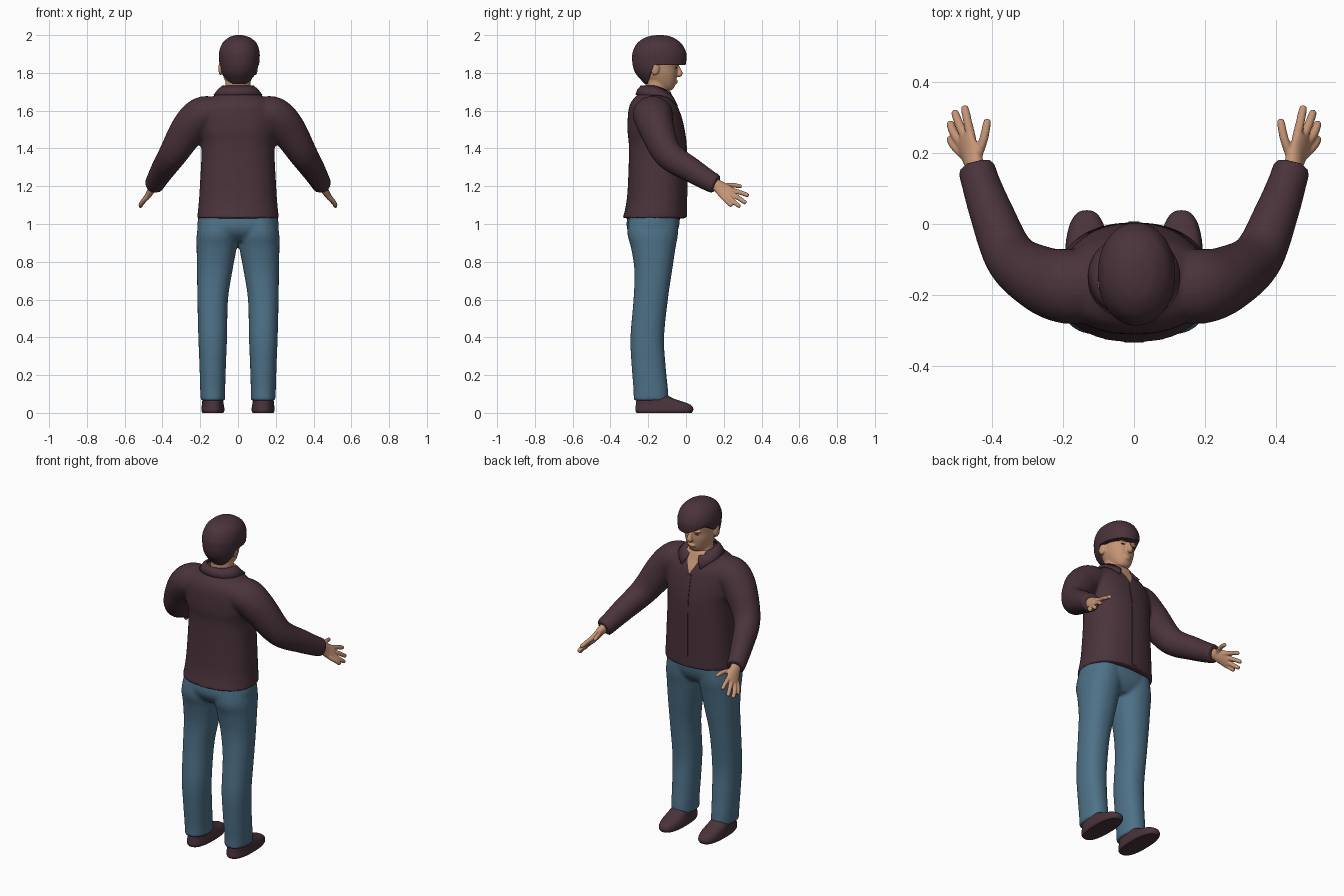
import bpy, bmesh, math
from mathutils import Vector

if "Cube" in bpy.data.objects:
    bpy.data.objects.remove(bpy.data.objects["Cube"])


def material(name, rgb):
    m = bpy.data.materials.new(name)
    m.diffuse_color = (*rgb, 1)
    m.use_nodes = True
    m.node_tree.nodes["Principled BSDF"].inputs["Base Color"].default_value = m.diffuse_color
    return m


PLUM = material("dark plum", (0.068, 0.033, 0.043))
BLUE = material("denim blue", (0.075, 0.165, 0.245))
SKIN = material("tan skin", (0.56, 0.30, 0.18))


def smooth_path(pts, steps):
    """Catmull-Rom interpolation of equal-length number tuples."""
    out, n = [], len(pts)
    for i in range(n - 1):
        a, b, c, d = (pts[max(i - 1, 0)], pts[i], pts[i + 1], pts[min(i + 2, n - 1)])
        for s in range(steps):
            t = s / steps
            out.append([0.5 * (2 * q + (r - p) * t + (2 * p - 5 * q + 4 * r - w) * t * t
                        + (3 * q - p - 3 * r + w) * t ** 3) for p, q, r, w in zip(a, b, c, d)])
    return out + [list(pts[-1])]


def skin_rings(bm, rings, closed=True):
    vs = [[bm.verts.new(p) for p in r] for r in rings]
    n = len(vs[0])
    for a, b in zip(vs, vs[1:]):
        for i in range(n if closed else n - 1):
            j = (i + 1) % n
            bm.faces.new((a[i], a[j], b[j], b[i]))
    if closed:
        bm.faces.new(vs[0][::-1])
        bm.faces.new(vs[-1])


def stack(bm, levels, n=48, steps=6, power=2.0, side=1):
    """Loft of upright sections (z, x0, x1, y0, y1)."""
    rings = []
    for z, x0, x1, y0, y1 in smooth_path(levels, steps):
        ring = []
        for i in range(n):
            c, s = math.cos(math.tau * i / n), math.sin(math.tau * i / n)
            c = math.copysign(abs(c) ** (2 / power), c)
            s = math.copysign(abs(s) ** (2 / power), s)
            ring.append((side * ((x0 + x1) / 2 + (x1 - x0) / 2 * c), (y0 + y1) / 2 + (y1 - y0) / 2 * s, z))
        rings.append(ring)
    skin_rings(bm, rings)


def tube(bm, pts, side=1, wide=(0, 0, 1), n=24, steps=5):
    """Loft along a path of (x, y, z, radius along wide axis, other radius)."""
    path = smooth_path(pts, steps)
    rings = []
    for i, p in enumerate(path):
        t = (Vector(path[min(i + 1, len(path) - 1)][:3]) - Vector(path[max(i - 1, 0)][:3])).normalized()
        u = Vector(wide)
        u = (u - t * u.dot(t)).normalized()
        v = t.cross(u)
        ring = []
        for k in range(n):
            a = math.tau * k / n
            q = Vector(p[:3]) + u * p[3] * math.cos(a) + v * p[4] * math.sin(a)
            ring.append((q.x * side, q.y, q.z))
        rings.append(ring)
    skin_rings(bm, rings)


def ball(bm, loc, size):
    r = bmesh.ops.create_uvsphere(bm, u_segments=20, v_segments=12, radius=1)
    for v in r["verts"]:
        v.co = Vector(loc) + Vector([a * b for a, b in zip(v.co, size)])


def finish(name, bm, mats, voxel=0, relax=6, angle=50):
    bmesh.ops.recalc_face_normals(bm, faces=bm.faces)
    me = bpy.data.meshes.new(name)
    bm.to_mesh(me)
    bm.free()
    ob = bpy.data.objects.new(name, me)
    bpy.context.collection.objects.link(ob)
    if voxel:   # fuse overlapping volumes into one soft surface
        m = ob.modifiers.new("fuse", 'REMESH')
        m.mode, m.voxel_size = 'VOXEL', voxel
        s = ob.modifiers.new("relax", 'SMOOTH')
        s.factor, s.iterations = 0.5, relax
        dg = bpy.context.evaluated_depsgraph_get()
        me = bpy.data.meshes.new_from_object(ob.evaluated_get(dg))
        ob.modifiers.clear()
        ob.data = me
    ob.data.materials.clear()
    for m in mats:
        ob.data.materials.append(m)
    bpy.ops.object.select_all(action='DESELECT')
    ob.select_set(True)
    bpy.context.view_layer.objects.active = ob
    bpy.ops.object.shade_smooth_by_angle(angle=math.radians(angle))
    return ob


# Trousers: hips fused with both legs
bm = bmesh.new()
stack(bm, [(0.91, -.12, .12, -.26, -.08), (0.95, -.2, .2, -.30, -.05),
           (1.0, -.215, .215, -.315, -.035), (1.08, -.2, .2, -.30, -.03)], power=2.4)
for s in (1, -1):
    stack(bm, [(.065, .068, .198, -.278, -.093), (.12, .068, .2, -.278, -.095), (.25, .064, .204, -.288, -.108),
               (.4, .058, .21, -.294, -.116), (.6, .053, .215, -.278, -.096), (.75, .03, .217, -.273, -.074),
               (.87, .008, .219, -.29, -.056), (.95, .0, .218, -.31, -.042), (1.05, .0, .2, -.30, -.04)],
          power=2.2, side=s)
finish("trousers", bm, [BLUE], 0.01, 4)

# Shirt: torso fused with both sleeves
bm = bmesh.new()
stack(bm, [(1.03, -.217, .217, -.335, .003), (1.1, -.209, .209, -.318, .004), (1.2, -.202, .202, -.308, .004),
           (1.4, -.193, .193, -.302, .002), (1.5, -.207, .207, -.31, -.01), (1.6, -.205, .205, -.305, -.035),
           (1.65, -.17, .17, -.288, -.06), (1.685, -.115, .115, -.255, -.075), (1.71, -.085, .085, -.235, -.085)],
      n=64, power=2.3)
for s in (1, -1):
    tube(bm, [(.12, -.175, 1.585, .088, .10), (.19, -.175, 1.575, .098, .105), (.26, -.155, 1.505, .095, .093),
              (.345, -.095, 1.37, .078, .074), (.4, .03, 1.285, .066, .062), (.432, .12, 1.23, .056, .054),
              (.443, .16, 1.21, .053, .053)], side=s, n=32)
shirt = finish("shirt", bm, [PLUM, SKIN], 0.009, 5)

# Open neckline: clean V cut, faces inside it are skin
bm = bmesh.new()
bm.from_mesh(shirt.data)
for s in (1, -1):
    near = [f for f in bm.faces if f.calc_center_median().z > 1.55 and f.calc_center_median().y > -.15]
    geom = list({e for f in near for e in f.edges} | {v for f in near for v in f.verts}) + near
    bmesh.ops.bisect_plane(bm, geom=geom, plane_co=(0, 0, 1.585), plane_no=(s, 0, -.5))
for f in bm.faces:
    c = f.calc_center_median()
    f.material_index = int(c.y > -.14 and abs(c.x) < (c.z - 1.585) * .5)
bm.to_mesh(shirt.data)
bm.free()

# Collar: a flared band, its front ends hanging as points
bm = bmesh.new()
top, mid, low = [], [], []
for i in range(49):
    a = math.radians(-160 + 320 * i / 48)
    f = max(0, (abs(math.degrees(a)) - 90) / 70)
    x, y = math.sin(a), -math.cos(a)
    top.append((.084 * x, -.16 + .08 * y, 1.732 - .035 * f))
    mid.append((.108 * x, -.16 + .098 * y + .005 * f, 1.712 - .045 * f))
    low.append((.128 * x + .018 * f * math.copysign(1, x), -.16 + .108 * y + .016 * f, 1.685 - .06 * f * f))
skin_rings(bm, [top, mid, low], closed=False)
collar = finish("collar", bm, [PLUM])
collar.modifiers.new("thickness", 'SOLIDIFY').thickness = 0.008

# Button placket down the shirt front
bm = bmesh.new()
line = smooth_path([(1.04, .005), (1.2, .007), (1.4, .005), (1.5, -.007), (1.585, -.028)], 4)
skin_rings(bm, [[(-.016, y - .008, z), (-.016, y, z), (.016, y, z), (.016, y - .008, z)] for z, y in line])
finish("placket", bm, [PLUM])

# Hands: palm, four fingers and thumb
fingers = [((.458, .245, 1.178), (.468, .29, 1.166), (.477, .332, 1.150)),
           ((.472, .238, 1.160), (.491, .28, 1.136), (.505, .318, 1.110)),
           ((.482, .222, 1.146), (.506, .255, 1.116), (.518, .287, 1.090)),
           ((.488, .203, 1.136), (.508, .224, 1.115), (.518, .243, 1.095)),
           ((.442, .185, 1.198), (.422, .24, 1.206), (.411, .295, 1.198))]
for s, label in ((1, "right_hand"), (-1, "left_hand")):
    bm = bmesh.new()
    tube(bm, [(.440, .13, 1.222, .03, .027), (.448, .165, 1.204, .033, .025), (.460, .2, 1.178, .042, .020),
              (.476, .232, 1.153, .045, .016), (.481, .245, 1.145, .03, .010)], side=s, wide=(-.35, .6, .65))
    for a, b, c in fingers:
        r = .0125
        a = Vector(a)
        base = a + (a - Vector(b)) * .5
        tip = Vector(c) - (Vector(c) - Vector(b)) * .12
        tube(bm, [(*base, r, r), (*a, r + .001, r + .001), (*b, r, r), (*tip, r * .85, r * .85),
                  (*c, .003, .003)], side=s, n=12, steps=3)
    finish(label, bm, [SKIN], 0.004, 3)

# Shoes
for s, label in ((1, "right_shoe"), (-1, "left_shoe")):
    bm = bmesh.new()
    stack(bm, [(0, .078, .188, -.262, .03), (.012, .072, .194, -.268, .038), (.03, .073, .193, -.267, .036),
               (.048, .076, .191, -.265, .015), (.065, .079, .189, -.263, -.035), (.085, .083, .185, -.26, -.085),
               (.11, .09, .18, -.25, -.11)], power=2.5, side=s, steps=4)
    finish(label, bm, [PLUM])

# Head: skull, neck, nose, lips, brow and ears fused
bm = bmesh.new()
stack(bm, [(1.707, -.025, .025, -.125, -.08), (1.718, -.042, .042, -.15, -.066), (1.745, -.062, .062, -.2, -.055),
           (1.79, -.08, .08, -.24, -.047), (1.83, -.087, .087, -.26, -.045), (1.88, -.09, .09, -.265, -.035),
           (1.93, -.082, .082, -.25, -.045), (1.965, -.05, .05, -.2, -.09)], power=2.2)
stack(bm, [(1.6, -.075, .075, -.225, -.10), (1.68, -.068, .068, -.215, -.095), (1.78, -.066, .066, -.215, -.10)])
tube(bm, [(0, -.048, 1.845, .008, .009), (0, -.036, 1.815, .011, .012), (0, -.031, 1.795, .013, .018),
          (0, -.042, 1.782, .008, .014)], wide=(0, 1, 0), n=16)
ball(bm, (0, -.054, 1.756), (.025, .013, .006))
ball(bm, (0, -.057, 1.746), (.021, .012, .006))
for s in (1, -1):
    ball(bm, (s * .093, -.165, 1.823), (.011, .024, .036))
    ball(bm, (s * .036, -.052, 1.845), (.026, .012, .006))
finish("head", bm, [SKIN], 0.005, 3)

# Eyes and eyebrows
for s, label in ((1, "right"), (-1, "left")):
    bm = bmesh.new()
    ball(bm, (s * .036, -.0515, 1.827), (.013, .004, .004))
    finish(label + "_eye", bm, [PLUM])

# Hair: bowl-shaped shell lifted to a hairline, longer at the nape
bm = bmesh.new()
stack(bm, [(1.735, -.058, .068, -.212, -.06), (1.79, -.086, .096, -.262, -.025), (1.83, -.096, .109, -.28, -.006),
           (1.87, -.1, .114, -.285, .002), (1.91, -.1, .114, -.282, .0), (1.955, -.084, .1, -.26, -.024),
           (1.985, -.053, .067, -.22, -.065), (1.997, -.025, .035, -.18, -.1), (2.0, -.006, .018, -.15, -.13)],
      n=96, steps=8, power=2.1)
for v in bm.verts:
    x, y, z = v.co
    front = min(1, max(0, (y + .205) / .035))
    hairline = 1.74 + front * .103
    if y > -.13:   # fringe sweeps up toward the parting
        hairline += .045 * max(0, -x / .1) * min(1, (y + .13) / .06)
    if z < hairline:
        v.co.z = hairline
finish("hair", bm, [PLUM])
